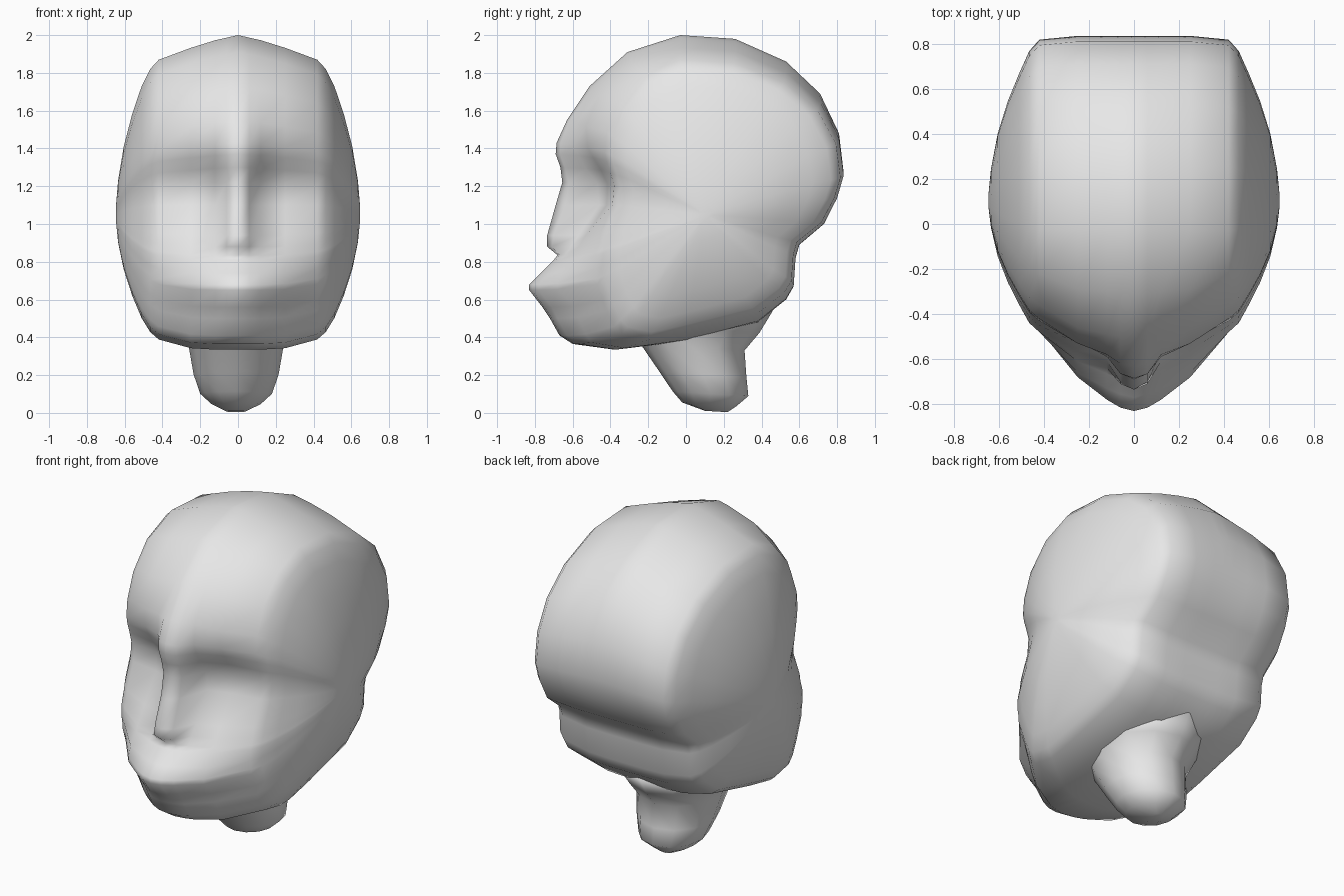
import bpy
import bmesh
import math

default_cube = bpy.data.objects.get("Cube")
if default_cube:
    bpy.data.objects.remove(default_cube, do_unlink=True)


def make_material(name, color):
    material = bpy.data.materials.new(name)
    material.use_nodes = True
    material.diffuse_color = color
    material.node_tree.nodes["Principled BSDF"].inputs["Base Color"].default_value = color
    return material


clay = make_material("clay_grey", (0.8, 0.8, 0.8, 1))


def loft(name, loops, material):
    """Skin a row of equal closed loops, cap both ends and shade smooth."""
    bm = bmesh.new()
    rings = [[bm.verts.new(point) for point in loop] for loop in loops]
    for ring, following in zip(rings, rings[1:]):
        count = len(ring)
        for i in range(count):
            j = (i + 1) % count
            bm.faces.new((ring[i], ring[j], following[j], following[i]))
    bm.faces.new(rings[0])
    bm.faces.new(rings[-1])
    bmesh.ops.recalc_face_normals(bm, faces=bm.faces[:])
    for face in bm.faces:
        face.smooth = True
    mesh = bpy.data.meshes.new(name)
    bm.to_mesh(mesh)
    bm.free()
    mesh.materials.append(material)
    obj = bpy.data.objects.new(name, mesh)
    bpy.context.collection.objects.link(obj)
    return obj


# Middle profile (y, z): the face from under the chin up to the forehead
face_profile = [
    (-.38, .335), (-.6, .365), (-.67, .41), (-.72, .5), (-.76, .56),
    (-.83, .65), (-.83, .68), (-.77, .74), (-.7, .81), (-.68, .835),
    (-.735, .88), (-.735, .94), (-.69, 1.1), (-.655, 1.22), (-.665, 1.3),
    (-.69, 1.37), (-.685, 1.43), (-.63, 1.55), (-.51, 1.73), (-.31, 1.91)]

# The profile continues over the crown, down the nape and under the jaw
skull_profile = [
    (-.03, 2), (.26, 1.98), (.53, 1.86), (.71, 1.69), (.81, 1.48),
    (.835, 1.27), (.8, 1.14), (.73, 1), (.6, .89), (.58, .82),
    (.57, .67), (.53, .6), (.38, .48), (0, .38)]

# Depth of the same face points beside the nose, at the eye and at the temple
nose_side = [-.38, -.59, -.66, -.71, -.75, -.815, -.815, -.755, -.69, -.67,
             -.71, -.7, -.64, -.62, -.64, -.665, -.665, -.62, -.5, -.31]
nose_crease = [-.37, -.57, -.63, -.68, -.71, -.78, -.78, -.73, -.665, -.64,
               -.61, -.57, -.46, -.47, -.53, -.57, -.59, -.58, -.49, -.3]
eye_line = [-.32, -.5, -.53, -.57, -.59, -.68, -.68, -.66, -.61, -.595,
            -.565, -.53, -.42, -.415, -.45, -.49, -.52, -.53, -.46, -.29]
temple = [-.2, -.34, -.38, -.42, -.44, -.47, -.47, -.48, -.48, -.475,
          -.46, -.45, -.39, -.38, -.4, -.42, -.43, -.42, -.36, -.22]

EYE_LEVEL = 1.1


def head_slice(x, depths, upper, lower, back):
    """One upright slice, squeezed above and below eye level."""
    points = [(y, z) for y, (_, z) in zip(depths, face_profile)]
    points += [(y * back, z) for y, z in skull_profile]
    return [(x, y, EYE_LEVEL + (z - EYE_LEVEL) * (upper if z > EYE_LEVEL else lower))
            for y, z in points]


middle = head_slice(0, [y for y, z in face_profile], 1, 1, 1)
half = [
    head_slice(.06, nose_side, .985, 1, 1),
    head_slice(.12, nose_crease, .97, 1, 1),
    head_slice(.25, eye_line, .925, .99, 1),
    head_slice(.42, temple, .855, .93, .98),
]

# Bulging sides shrink towards the widest point
corner = half[-1]
for x, depth_scale, height_scale in ((.465, .93, .94), (.51, .79, .83), (.56, .62, .65),
                                     (.605, .42, .44), (.635, .2, .22), (.645, .06, .07)):
    half.append([(x, .1 + (y - .1) * depth_scale, 1.05 + (z - 1.05) * height_scale)
                 for _, y, z in corner])

mirrored = [[(-x, y, z) for x, y, z in loop] for loop in reversed(half)]
loft("head", mirrored + [middle] + half, clay)


# Neck: stacked ovals given as height, front, back and half width
def oval(height, front, back, half_width, sides=12):
    centre, radius = (front + back) / 2, (back - front) / 2
    angles = [2 * math.pi * i / sides for i in range(sides)]
    return [(half_width * math.sin(a) - .01, centre - radius * math.cos(a),
             height + (centre - radius * math.cos(a) - .15) * -.06)
            for a in angles]


neck_sections = [
    (.56, -.36, .46, .36), (.44, -.32, .39, .29), (.34, -.24, .31, .25),
    (.2, -.14, .32, .225), (.1, -.07, .33, .19), (.045, -.02, .27, .13),
    (.008, .1, .22, .05)]
loft("neck", [oval(*section) for section in neck_sections], clay)
